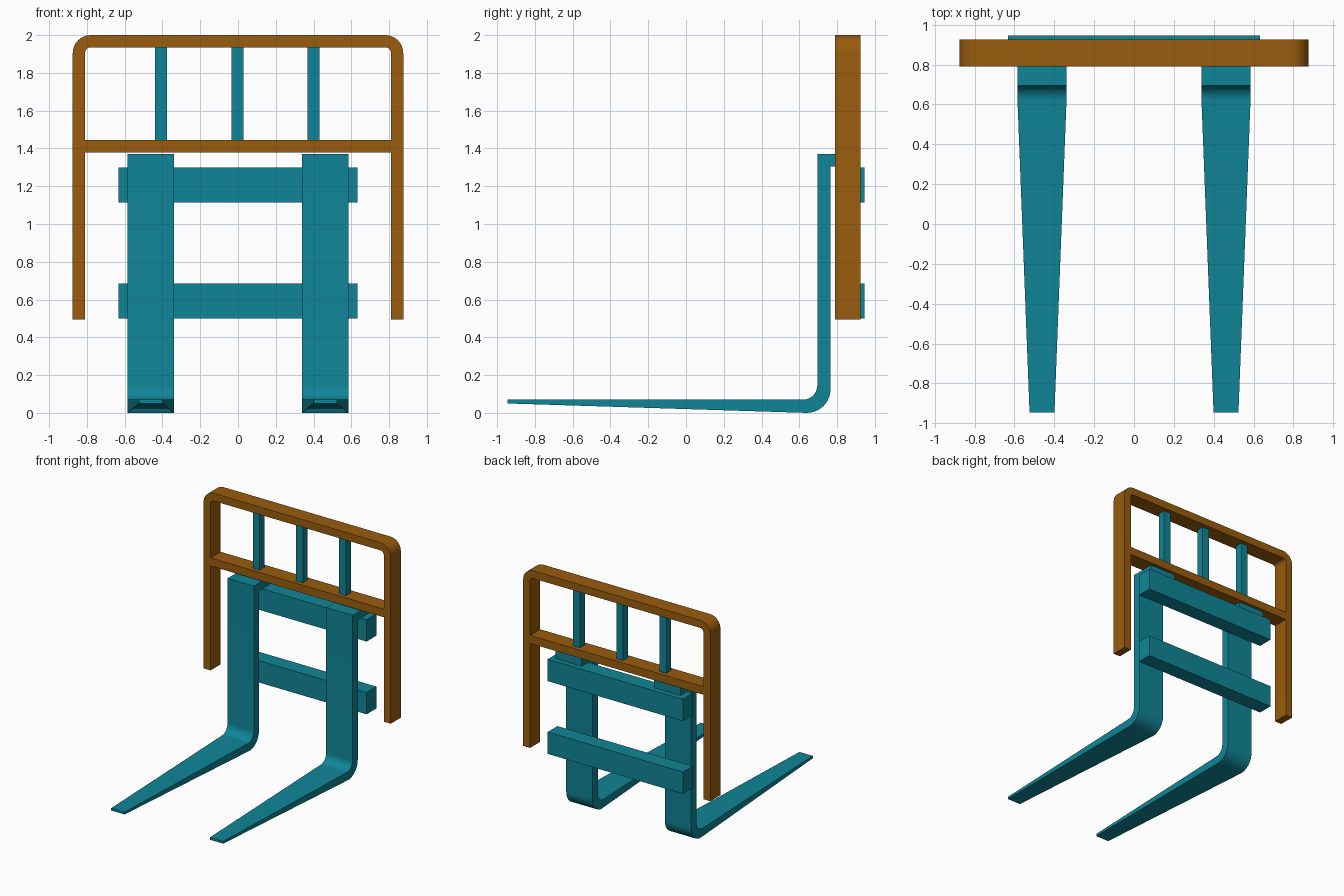
import bpy, bmesh, math

if "Cube" in bpy.data.objects:
    bpy.data.objects.remove(bpy.data.objects["Cube"])

def material(name, c):
    m = bpy.data.materials.new(name)
    m.diffuse_color = (*c, 1)
    m.use_nodes = True
    m.node_tree.nodes["Principled BSDF"].inputs["Base Color"].default_value = m.diffuse_color
    return m

TEAL = material("teal_paint", (0.005, 0.235, 0.31))
ORANGE = material("orange_paint", (0.32, 0.108, 0.004))

def loft(name, rings, mat):
    """Skin a chain of four-cornered sections and cap both ends."""
    bm = bmesh.new()
    vs = [[bm.verts.new(p) for p in r] for r in rings]
    for a, b in zip(vs, vs[1:]):
        for i in range(4):
            j = (i + 1) % 4
            bm.faces.new((a[i], a[j], b[j], b[i]))
    bm.faces.new(vs[0])
    bm.faces.new(vs[-1])
    bmesh.ops.recalc_face_normals(bm, faces=bm.faces)
    me = bpy.data.meshes.new(name)
    bm.to_mesh(me)
    bm.free()
    ob = bpy.data.objects.new(name, me)
    bpy.context.collection.objects.link(ob)
    me.materials.append(mat)
    bpy.ops.object.select_all(action='DESELECT')
    ob.select_set(True)
    bpy.context.view_layer.objects.active = ob
    bpy.ops.object.shade_smooth_by_angle(angle=math.radians(30))
    return ob

def box(name, x, y, z, mat):
    rings = [[(px, y[0], z[0]), (px, y[1], z[0]), (px, y[1], z[1]), (px, y[0], z[1])] for px in x]
    return loft(name, rings, mat)

def arc(cx, cy, r, a0, a1, n):
    for i in range(n + 1):
        a = math.radians(a0 + (a1 - a0) * i / n)
        yield cx + r * math.cos(a), cy + r * math.sin(a)

# Forks: tapered blade, rounded heel, shank and top hook
outer = [(-0.945, 0.05)] + list(arc(0.64, 0.125, 0.125, -90, 0, 10)) + [(0.765, 1.305), (0.91, 1.305)]
inner = [(-0.945, 0.07)] + list(arc(0.62, 0.145, 0.075, -90, 0, 10)) + [(0.695, 1.37), (0.91, 1.37)]
rings = []
for i, (o, n) in enumerate(zip(outer, inner)):
    w = 0.0625 if i == 0 else 0.123
    rings.append([(0.4615 - w, *o), (0.4615 + w, *o), (0.4615 + w, *n), (0.4615 - w, *n)])
fork = loft("fork", rings, TEAL)
fork.modifiers.new("mirror", 'MIRROR')

# Carriage beams
for name, z in (("lower", 0.50), ("upper", 1.115)):
    box(name + "_carriage_beam", (-0.632, 0.632), (0.815, 0.945), (z, z + 0.185), TEAL)

# Load guard frame: one bent flat bar plus a crossbar
Y0, Y1, T, R = 0.79, 0.925, 0.065, 0.095
X, Z = 0.875, 2.0
def path(r):
    d = R - r
    return ([(X - d, 0.495)] + list(arc(X - R, Z - R, r, 0, 90, 8))
            + list(arc(R - X, Z - R, r, 90, 180, 8)) + [(d - X, 0.495)])
rings = [[(a, Y0, b), (a, Y1, b), (c, Y1, d), (c, Y0, d)]
         for (a, b), (c, d) in zip(path(R), path(R - T))]
loft("guard_frame", rings, ORANGE)
box("guard_crossbar", (T - X, X - T), (Y0, Y1), (1.378, 1.446), ORANGE)

# Upright guard bars
for x in (-0.407, -0.003, 0.4):
    box("guard_bar", (x - 0.032, x + 0.032), (0.825, 0.89), (1.446, Z - T), TEAL)
